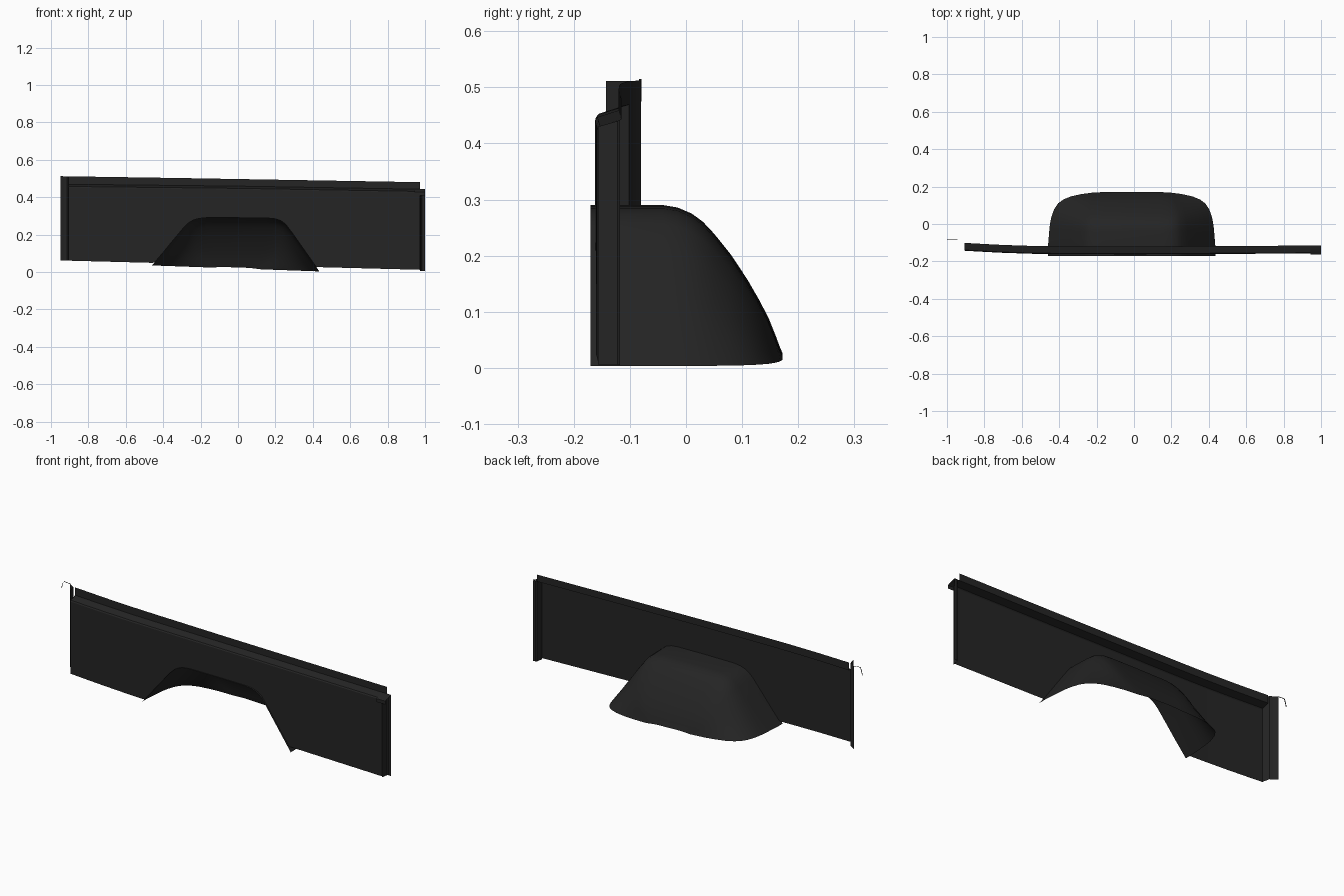
import bpy, math

if "Cube" in bpy.data.objects:
    bpy.data.objects.remove(bpy.data.objects["Cube"])

mat = bpy.data.materials.new("dark_metal")
mat.diffuse_color = (0.018, 0.018, 0.018, 1)
mat.use_nodes = True
mat.node_tree.nodes["Principled BSDF"].inputs["Base Color"].default_value = mat.diffuse_color


def lerp_table(table, x):
    """Linear interpolation in a list of (x, value) pairs sorted by x."""
    if x <= table[0][0]:
        return table[0][1]
    for (a, va), (b, vb) in zip(table, table[1:]):
        if x <= b:
            return va + (vb - va) * (x - a) / (b - a)
    return table[-1][1]


def loft(name, rows):
    """Sheet surface through rows of points of equal length."""
    n = len(rows[0])
    verts = [p for r in rows for p in r]
    faces = []
    for i in range(len(rows) - 1):
        for j in range(n - 1):
            a = i * n + j
            faces.append((a, a + n, a + n + 1, a + 1))
    me = bpy.data.meshes.new(name)
    me.from_pydata(verts, [], faces)
    me.validate()
    me.materials.append(mat)
    ob = bpy.data.objects.new(name, me)
    bpy.context.collection.objects.link(ob)
    bpy.ops.object.select_all(action='DESELECT')
    ob.select_set(True)
    bpy.context.view_layer.objects.active = ob
    bpy.ops.object.shade_smooth_by_angle(angle=math.radians(30))
    return ob


# Shared shape lines along the length
ARCH = [(-0.46, 0.035), (-0.40, 0.105), (-0.34, 0.178), (-0.29, 0.238),
        (-0.265, 0.262), (-0.24, 0.277), (-0.21, 0.286), (-0.17, 0.29),
        (0.0, 0.29), (0.16, 0.288), (0.20, 0.284), (0.23, 0.274),
        (0.255, 0.255), (0.29, 0.209), (0.34, 0.138), (0.39, 0.067),
        (0.435, 0.003)]
FRONT_Y = [(-0.905, -0.143), (-0.8, -0.149), (-0.7, -0.154), (-0.55, -0.159),
           (-0.4, -0.161), (0.0, -0.162), (0.5, -0.16), (0.975, -0.157)]
X0, X1 = -0.905, 0.972


def bottom(x):
    return 0.037 - 0.0259 * x


def well_base(x):
    return 0.0186 - 0.0358 * x


def ledge_z(x):
    return lerp_table([(-0.905, 0.457), (0.0, 0.447), (1.0, 0.43)], x)


def top_z(x):
    return lerp_table([(-0.95, 0.512), (-0.3, 0.502), (0.975, 0.48)], x)


# Outer side panel with wheel arch opening, ledge and upright rail
arch_low = [(-0.46, 0)] + ARCH + [(0.436, 0)]
arch_low.sort()
stations = sorted(set([X0, -0.85, -0.8, -0.75, -0.7, -0.62, -0.55, -0.475, -0.447,
                       0.418, 0.45, 0.6, 0.8, X1] + [p[0] for p in ARCH]))
rows = []
for x in stations:
    z = bottom(x)
    if -0.46 < x < 0.435:
        z = max(z, lerp_table(ARCH, x))
    y = lerp_table(FRONT_Y, x)
    lz = ledge_z(x)
    rows.append([(x, y, z), (x, y, lz - 0.006), (x, y + 0.004, lz),
                 (x, y + 0.042, lz + 0.012), (x, y + 0.042, top_z(x))])
loft("side_panel", rows)

# Wheel housing: the arch swept backwards and closed by a rounded shoulder
SLICES = [(-0.17, 1, 1), (-0.12, 1, 1), (-0.04, 0.985, 1), (-0.015, 0.98, 0.985),
          (0.01, 0.972, 0.945), (0.03, 0.963, 0.89), (0.05, 0.95, 0.81),
          (0.08, 0.925, 0.67), (0.11, 0.88, 0.5), (0.13, 0.82, 0.37),
          (0.147, 0.73, 0.25), (0.16, 0.6, 0.13), (0.167, 0.48, 0.06),
          (0.172, 0.3, 0.02)]
rows = []
for y, w, h in SLICES:
    row = []
    for ax, az in ARCH:
        x = -0.0125 + (ax + 0.0125) * w
        row.append((x, y, well_base(x) + (az - well_base(ax)) * h))
    rows.append(row)
loft("wheel_housing", rows)

# Left end: return wall and angled flange, full height
path = [(X0, -0.143), (-0.915, -0.102), (-0.93, -0.095), (-0.95, -0.08)]
loft("left_end_flange", [[(x, y, bottom(x)), (x, y, top_z(x))] for x, y in path])

# Right end: return wall and flange
path = [(X1, -0.157, 0.43), (0.978, -0.122, 0.44), (0.983, -0.118, 0.442), (1.0, -0.118, 0.442)]
loft("right_end_flange", [[(x, y, bottom(x) - 0.006), (x, y, z)] for x, y, z in path])

# Right end: ledge extension over the flange
loft("right_end_cap", [[(x, -0.164, 0.41), (x, -0.164, 0.428), (x, -0.16, 0.432),
                        (x, -0.116, 0.444)] for x in (0.945, 1.0)])

# Thin hook at the top of the left end
hook = [(-1.0, 0.475), (-0.996, 0.492), (-0.99, 0.511), (-0.986, 0.515), (-0.945, 0.511)]
loft("rail_hook", [[(x, -0.084, z), (x, -0.079, z)] for x, z in hook])
